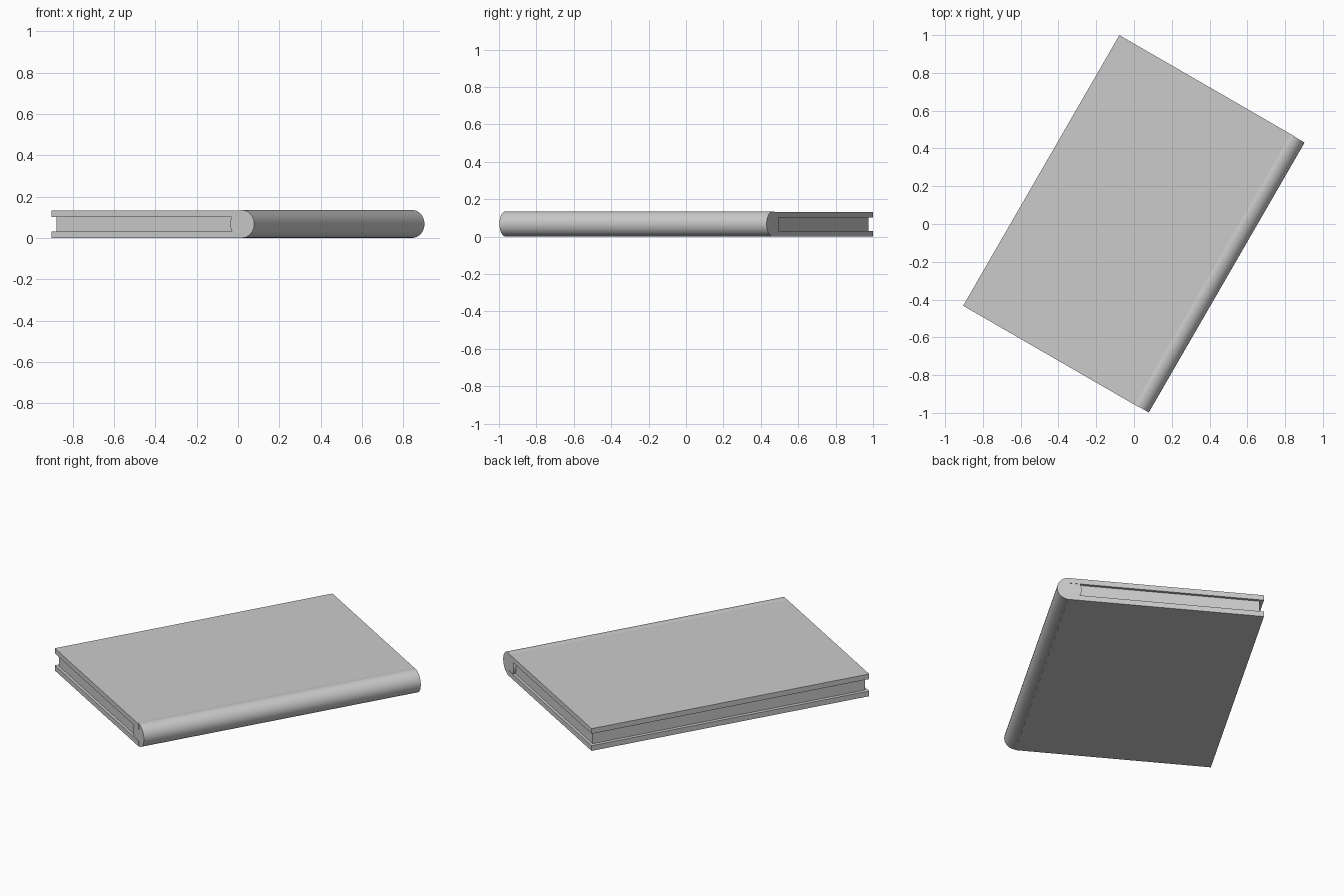
import bpy
import math
from mathutils import Matrix, Vector

if "Cube" in bpy.data.objects:
    bpy.data.objects.remove(bpy.data.objects["Cube"])

# The whole book is turned 30 degrees clockwise about z
TURN = Matrix.Rotation(math.radians(-30), 4, 'Z')


def box(name, x0, x1, half_len, z0, z1):
    """Box given by its extents in the book's own axes."""
    bpy.ops.mesh.primitive_cube_add(size=1)
    ob = bpy.context.object
    ob.name = name
    size = Matrix.Diagonal((x1 - x0, 2 * half_len, z1 - z0, 1))
    place = Matrix.Translation(Vector(((x0 + x1) / 2, 0, (z0 + z1) / 2)))
    ob.data.transform(TURN @ place @ size)
    return ob


# Covers, overhanging the pages on three sides
box("bottom_cover", -0.567, 0.505, 0.827, 0.0, 0.031)
box("top_cover", -0.567, 0.505, 0.827, 0.102, 0.1325)

# Page block, running into the spine
box("pages", -0.546, 0.50, 0.811, 0.031, 0.102)

# Round spine: a capped rod lying along the long edge
bpy.ops.mesh.primitive_cylinder_add(vertices=32, radius=0.0672, depth=1.65)
spine = bpy.context.object
spine.name = "spine"
lay = Matrix.Rotation(math.radians(90), 4, 'X')
spine.data.transform(TURN @ Matrix.Translation(Vector((0.4995, 0, 0.0678))) @ lay)
bpy.ops.object.shade_smooth_by_angle(angle=math.radians(35))
